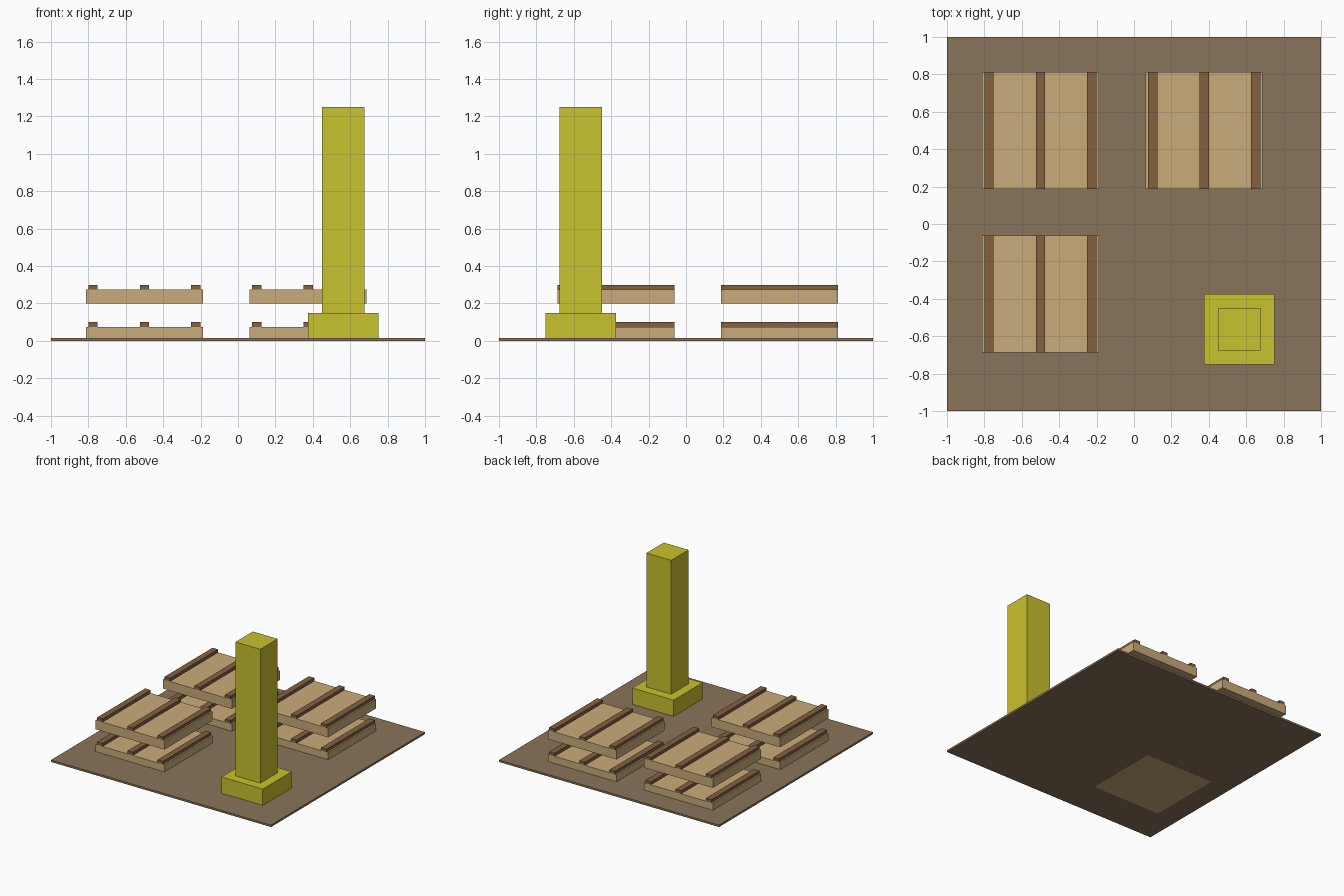
import bpy

cube = bpy.data.objects.get("Cube")
if cube:
    bpy.data.objects.remove(cube, do_unlink=True)


def material(name, rgb):
    mat = bpy.data.materials.new(name)
    mat.use_nodes = True
    colour = [((c / 255 + 0.055) / 1.055) ** 2.4 for c in rgb] + [1.0]
    mat.diffuse_color = colour
    mat.node_tree.nodes["Principled BSDF"].inputs["Base Color"].default_value = colour
    return mat


earth = material("earth brown", (136, 116, 90))
tan = material("light wood", (201, 171, 122))
brown = material("dark wood", (132, 96, 64))
yellow = material("dull yellow", (201, 194, 46))


def box(name, x, y, bottom, top, width, depth, mat):
    """Flat-faced box centred on x, y and spanning bottom to top."""
    bpy.ops.mesh.primitive_cube_add(size=1, location=(x, y, (bottom + top) / 2))
    obj = bpy.context.object
    obj.name = name
    obj.scale = (width, depth, top - bottom)
    bpy.ops.object.transform_apply(location=False, rotation=False, scale=True)
    obj.data.materials.append(mat)
    return obj


PALLET = 0.625
SLAT = 0.05


def pallet(name, x, y, level, bottom):
    """Solid wooden board with three raised slats running front to back."""
    board_top = level + 0.075
    box(name + "_board", x, y, bottom, board_top, PALLET, PALLET, tan)
    for side, offset in (("right", -0.275), ("middle", 0), ("left", 0.275)):
        box(f"{name}_{side}_slat", x + offset, y, board_top, level + 0.1,
            SLAT, PALLET, brown)


# Ground slab
box("ground_slab", 0, 0, 0.0005, 0.0165, 2, 2, earth)

# Three pairs of pallets, each with one floating above the other
places = (("front_right", -0.5, -0.375, 0),
          ("back_right", -0.5, 0.5, 0.001),
          ("back_left", 0.375, 0.5, 0.001))
for place, x, y, base in places:
    pallet(place + "_lower_pallet", x, y, 0, base)
    pallet(place + "_upper_pallet", x, y, 0.2, 0.2)

# Square pillar on its plinth
box("pillar_plinth", 0.5625, -0.5625, 0.001, 0.15, 0.375, 0.375, yellow)
box("pillar_shaft", 0.5625, -0.5625, 0.15, 1.25, 0.225, 0.225, yellow)
